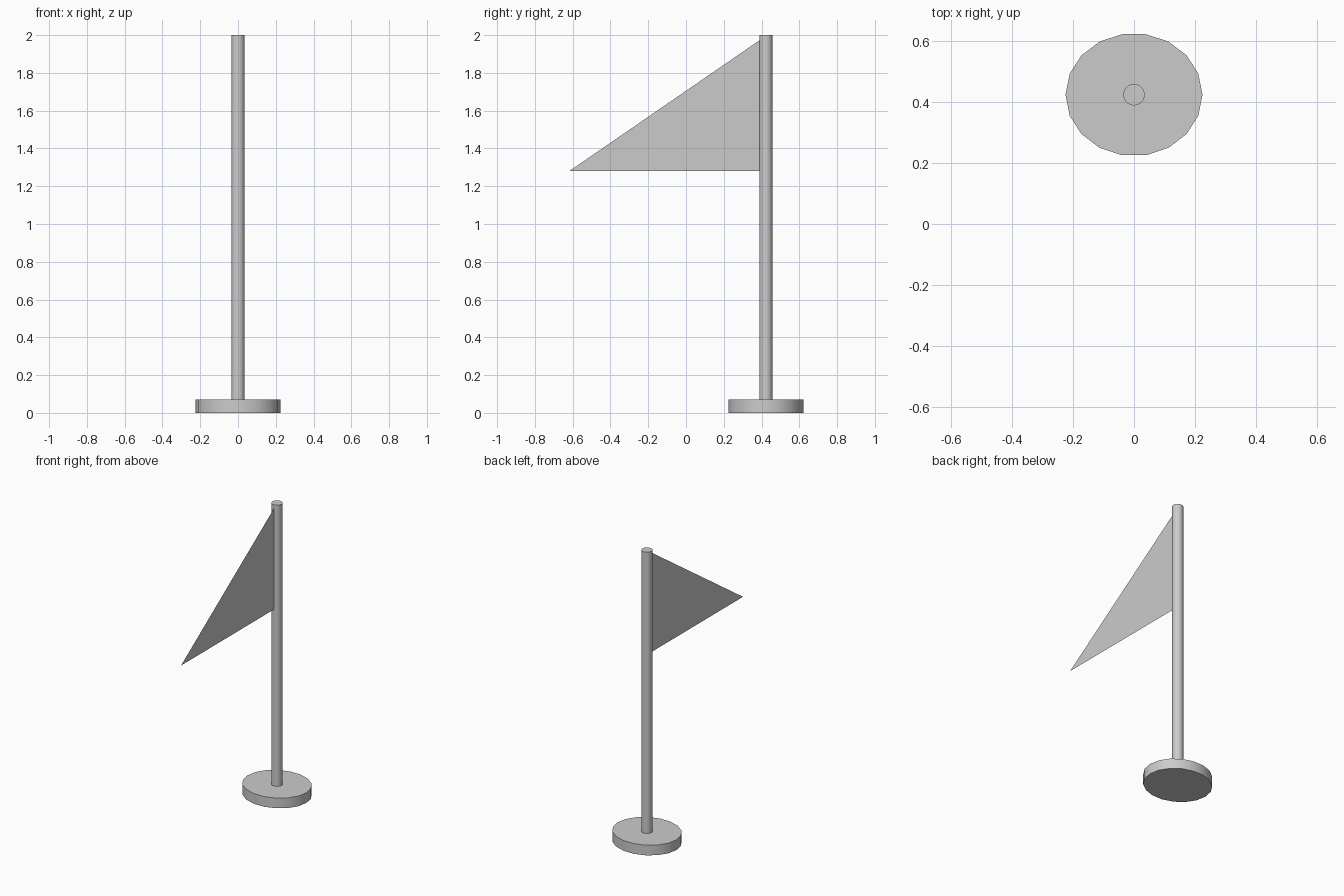
import bpy
import bmesh
from math import radians
from mathutils import Matrix

cube = bpy.data.objects.get("Cube")
if cube:
    bpy.data.objects.remove(cube, do_unlink=True)

POLE_Y = 0.423

grey = bpy.data.materials.new("light grey")
grey.use_nodes = True
colour = (0.6, 0.6, 0.6, 1.0)
grey.diffuse_color = colour
grey.node_tree.nodes["Principled BSDF"].inputs["Base Color"].default_value = colour


def add_object(name, bm):
    mesh = bpy.data.meshes.new(name)
    bm.to_mesh(mesh)
    bm.free()
    mesh.materials.append(grey)
    obj = bpy.data.objects.new(name, mesh)
    bpy.context.collection.objects.link(obj)
    return obj


def add_cylinder(name, sides, rx, ry, bottom, top):
    bm = bmesh.new()
    bmesh.ops.create_cone(bm, cap_ends=True, segments=sides, radius1=1, radius2=1,
                          depth=top - bottom)
    # Put a corner on the +x axis
    turn = Matrix.Rotation(radians(90), 4, "Z")
    place = Matrix.Translation((0, POLE_Y, (top + bottom) / 2))
    bm.transform(place @ Matrix.Diagonal((rx, ry, 1, 1)) @ turn)
    obj = add_object(name, bm)
    bpy.ops.object.select_all(action="DESELECT")
    obj.select_set(True)
    bpy.context.view_layer.objects.active = obj
    bpy.ops.object.shade_smooth_by_angle(angle=radians(30))


# Slightly oval foot and round pole
add_cylinder("base", 18, 0.224, 0.201, 0, 0.07)
add_cylinder("pole", 32, 0.035, 0.035, 0.07, 2)

# Thin triangular pennant
bm = bmesh.new()
corners = [(0, -0.618, 1.28), (0, 0.39, 1.28), (0, 0.39, 1.973)]
bm.faces.new([bm.verts.new(c) for c in corners])
add_object("pennant", bm)
